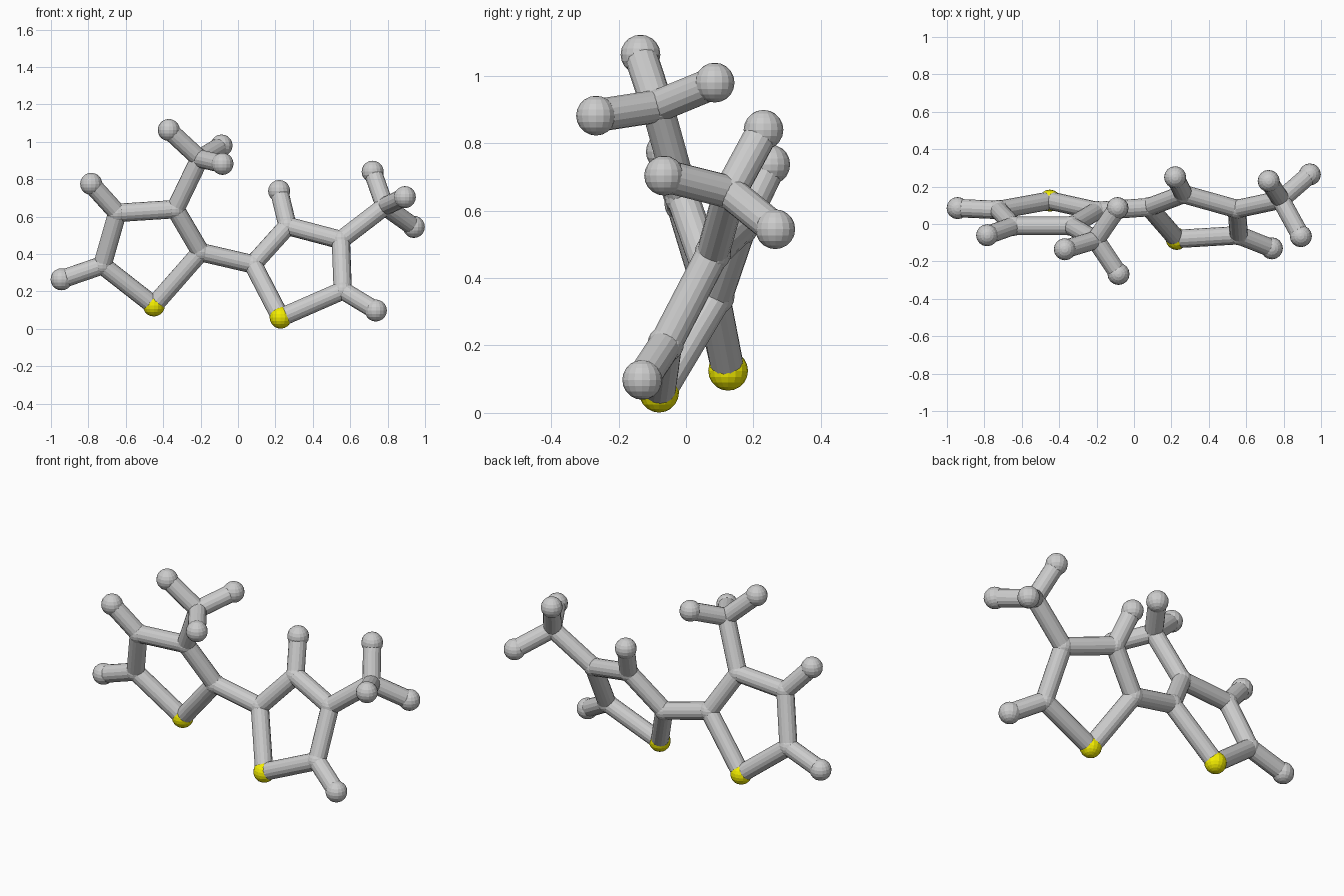
import bpy
from mathutils import Vector

if "Cube" in bpy.data.objects:
    bpy.data.objects.remove(bpy.data.objects["Cube"])

BALL_R, JOINT_R, ROD_R = 0.059, 0.054, 0.049

# Joint positions: two five-sided rings, each with a three-pronged branch
P = {
    "ls": (-0.45, 0.125, 0.125), "l2": (-0.20, 0.07, 0.41), "l3": (-0.335, -0.01, 0.64),
    "l4": (-0.645, -0.01, 0.62), "l5": (-0.725, 0.075, 0.34), "lh5": (-0.943, 0.085, 0.265),
    "lh4": (-0.785, -0.06, 0.775), "lm": (-0.205, -0.085, 0.91), "lma": (-0.37, -0.135, 1.063),
    "lmb": (-0.088, 0.085, 0.98), "lmc": (-0.083, -0.267, 0.882),
    "rs": (0.228, -0.08, 0.06), "r2": (0.08, 0.09, 0.345), "r3": (0.265, 0.16, 0.55),
    "r4": (0.55, 0.08, 0.475), "r5": (0.56, -0.06, 0.205), "rh3": (0.22, 0.25, 0.737),
    "rh5": (0.737, -0.13, 0.098), "rm": (0.785, 0.13, 0.655), "rma": (0.72, 0.23, 0.84),
    "rmb": (0.892, -0.065, 0.704), "rmc": (0.94, 0.265, 0.545),
}
P = {k: Vector(v) for k, v in P.items()}

RODS = ("ls-l2 l2-l3 l3-l4 l4-l5 l5-ls l5-lh5 l4-lh4 l3-lm lm-lma lm-lmb lm-lmc l2-r2 "
        "rs-r2 r2-r3 r3-r4 r4-r5 r5-rs r3-rh3 r5-rh5 r4-rm rm-rma rm-rmb rm-rmc")

yellow = bpy.data.materials.new("yellow")
yellow.diffuse_color = (0.9, 0.85, 0.0, 1)
yellow.use_nodes = True
yellow.node_tree.nodes["Principled BSDF"].inputs["Base Color"].default_value = yellow.diffuse_color


def ball(name, pos, radius, mat=None):
    bpy.ops.mesh.primitive_uv_sphere_add(segments=16, ring_count=10, radius=radius, location=pos)
    ob = bpy.context.object
    ob.name = name
    if mat:
        ob.data.materials.append(mat)


def rod(name, a, b):
    d = b - a
    bpy.ops.mesh.primitive_cylinder_add(vertices=16, radius=ROD_R, depth=d.length,
                                        location=(a + b) / 2,
                                        rotation=d.to_track_quat('Z', 'Y').to_euler())
    bpy.context.object.name = name


# Balls: yellow ring corners, grey tips, smaller grey joints
for key, pos in P.items():
    if key in ("ls", "rs"):
        ball("yellow_ball", pos, BALL_R, yellow)
    elif "h" in key or len(key) == 3:
        ball("tip_ball", pos, BALL_R)
    else:
        ball("joint_ball", pos, JOINT_R)

# Rods linking the balls
for pair in RODS.split():
    a, b = pair.split("-")
    rod("rod", P[a], P[b])
